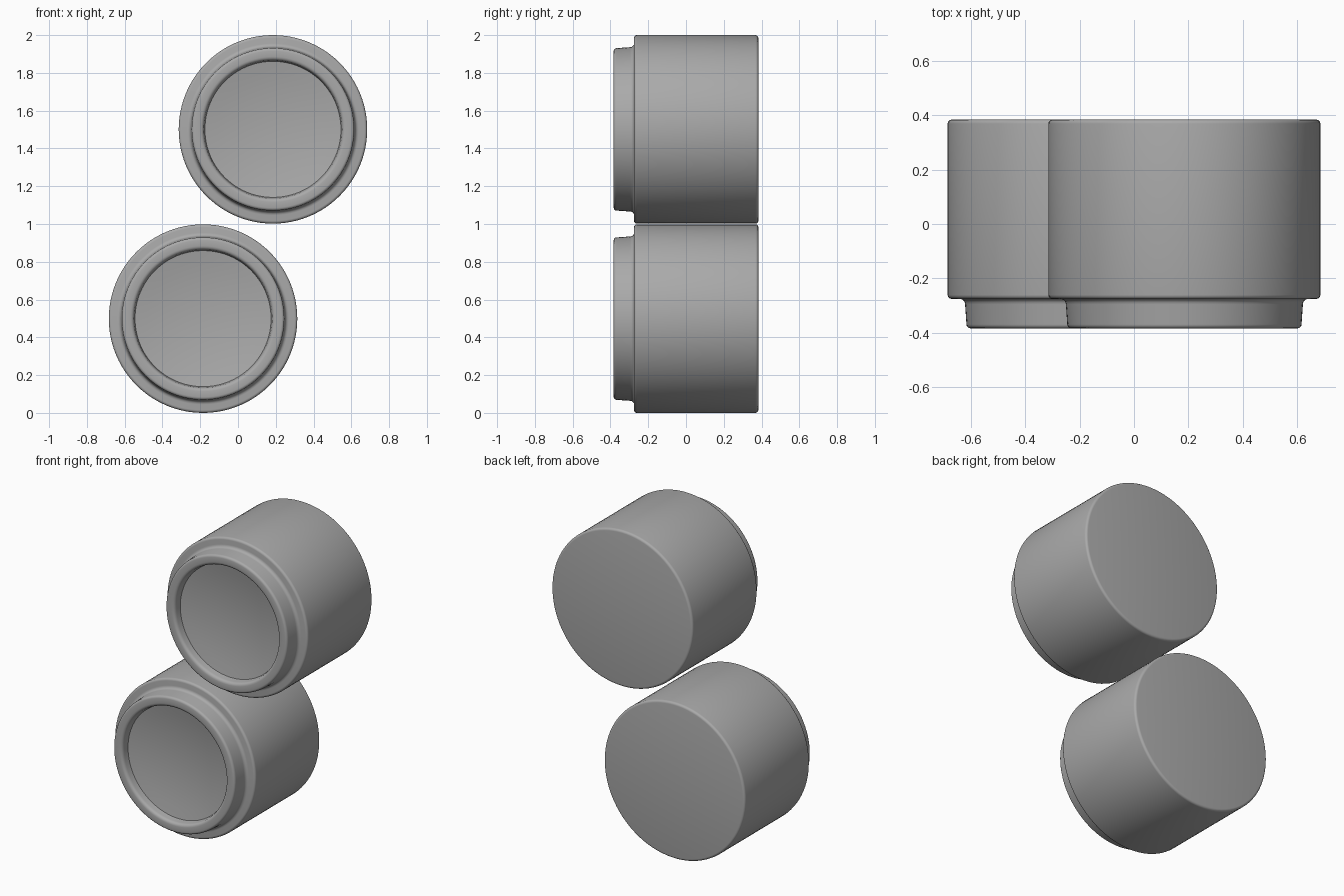
import bpy
import bmesh
import math
from mathutils import Vector

if "Cube" in bpy.data.objects:
    bpy.data.objects.remove(bpy.data.objects["Cube"], do_unlink=True)

SEGMENTS = 96
BACK, STEP, FRONT = 0.383, -0.275, -0.383


def make_material(name, rgb):
    mat = bpy.data.materials.new(name)
    mat.use_nodes = True
    mat.diffuse_color = (*rgb, 1)
    mat.node_tree.nodes["Principled BSDF"].inputs["Base Color"].default_value = (*rgb, 1)
    return mat


def fillet(cr, cy, radius, start, end, steps=4):
    """Arc points as (radius, y) around a corner centre, angles in degrees."""
    pts = []
    for i in range(steps + 1):
        a = math.radians(start + (end - start) * i / steps)
        pts.append((cr + radius * math.cos(a), cy + radius * math.sin(a)))
    return pts


def lathe(name, profile, centre, mat):
    """Spin a (radius, y) profile around the y axis."""
    bm = bmesh.new()
    verts = [bm.verts.new((r, y, 0)) for r, y in profile]
    edges = [bm.edges.new(pair) for pair in zip(verts, verts[1:])]
    bmesh.ops.spin(bm, geom=verts + edges, cent=(0, 0, 0), axis=(0, 1, 0),
                   angle=math.tau, steps=SEGMENTS, use_merge=True)
    bmesh.ops.remove_doubles(bm, verts=bm.verts[:], dist=1e-5)
    bmesh.ops.recalc_face_normals(bm, faces=bm.faces[:])
    mesh = bpy.data.meshes.new(name)
    bm.to_mesh(mesh)
    bm.free()
    mesh.materials.append(mat)
    obj = bpy.data.objects.new(name, mesh)
    obj.location = Vector(centre)
    bpy.context.collection.objects.link(obj)
    bpy.ops.object.select_all(action="DESELECT")
    obj.select_set(True)
    bpy.context.view_layer.objects.active = obj
    bpy.ops.object.shade_smooth_by_angle(angle=math.radians(35))
    return obj


# Profile from the back centre, round the body and lip, into the dished floor
profile = [(0, BACK)]
profile += fillet(0.484, BACK - 0.015, 0.015, 90, 0)       # back rim
profile += fillet(0.484, STEP + 0.015, 0.015, 0, -90)      # front shoulder
profile += fillet(0.455, STEP - 0.02, 0.02, 90, 180)       # cove under the lip
profile += fillet(0.415, FRONT + 0.015, 0.015, 0, -90)     # lip outer edge
profile += fillet(0.385, FRONT + 0.02, 0.02, -90, -180)    # lip inner edge
profile += [(0.36, FRONT + 0.05)]                          # recess wall
for i in range(1, 7):                                      # dished floor
    r = 0.36 * (1 - i / 6)
    profile.append((r, FRONT + 0.085 - 0.035 * (r / 0.36) ** 2))

grey = make_material("grey", (0.4, 0.4, 0.4))
for name, x, z in (("upper_housing", 0.185, 1.501), ("lower_housing", -0.185, 0.499)):
    lathe(name, profile, (x, 0, z), grey)
